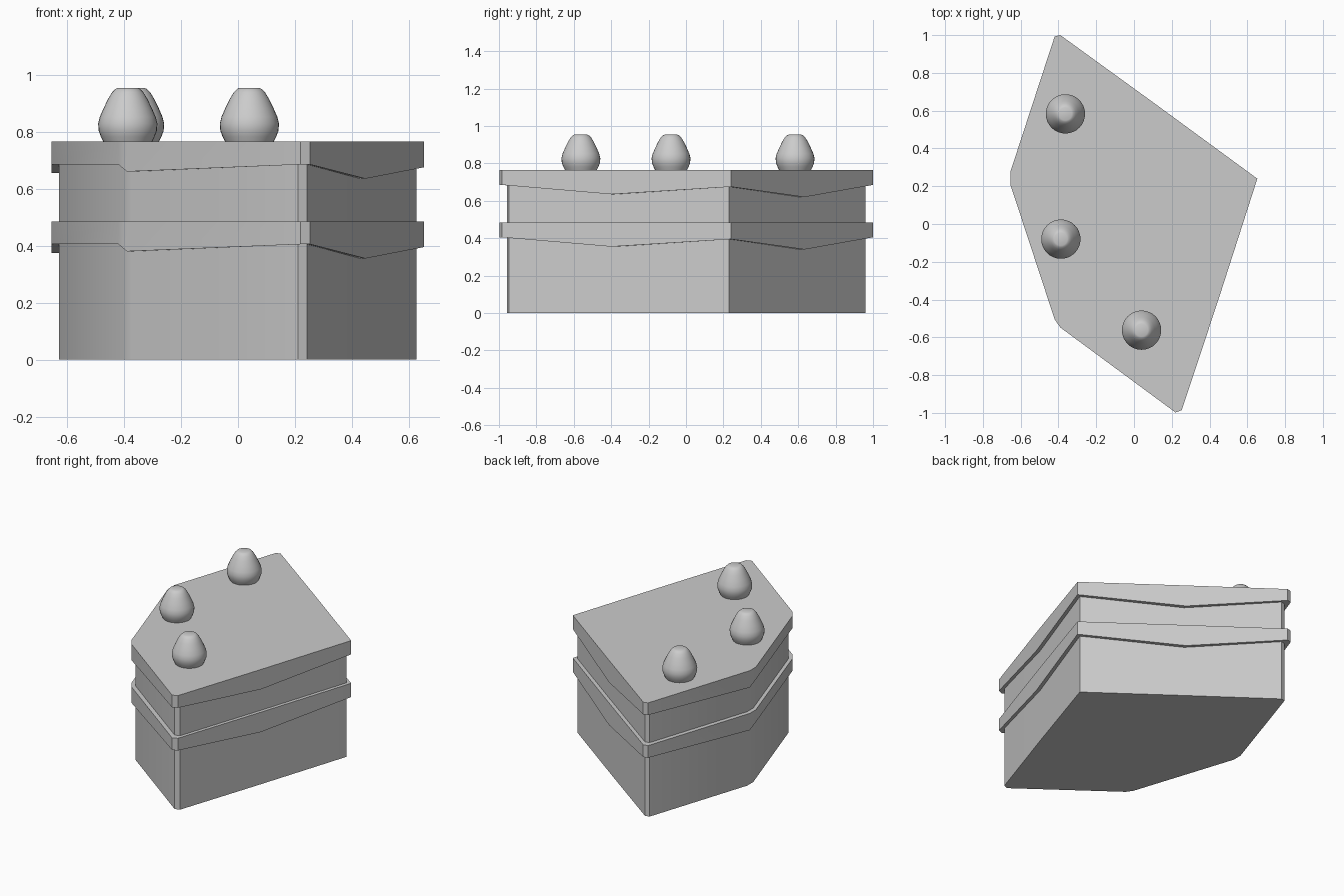
import bpy, bmesh, math

if "Cube" in bpy.data.objects:
    bpy.data.objects.remove(bpy.data.objects["Cube"])

# Outline (x, y) with the height of the drooping lower icing edge
OUTLINE = [(-0.42, 0.993, 0.685), (-0.655, 0.275, 0.655), (-0.655, 0.21, 0.685),
           (-0.42, -0.505, 0.685), (-0.39, -0.548, 0.66), (0.22, -0.998, 0.685),
           (0.253, -0.985, 0.685), (0.447, -0.4, 0.635), (0.653, 0.24, 0.675),
           (0.115, 0.634, 0.62), (-0.39, 1.0, 0.685)]
TOP, INSET, STEP = 0.765, 0.96, 0.28


def ring(scale, z=None, drop=0.0):
    return [(x * scale, y * scale, (e - drop) if z is None else z) for x, y, e in OUTLINE]


def loft(name, rings, bottom=False, top=False, closed=False):
    bm = bmesh.new()
    loops = [[bm.verts.new(p) for p in r] for r in rings]
    pairs = list(zip(loops, loops[1:]))
    if closed:
        pairs.append((loops[-1], loops[0]))
    for a, b in pairs:
        n = len(a)
        for i in range(n):
            bm.faces.new((a[i], a[(i + 1) % n], b[(i + 1) % n], b[i]))
    if bottom:
        bm.faces.new(loops[0][::-1])
    if top:
        bm.faces.new(loops[-1])
    bmesh.ops.recalc_face_normals(bm, faces=bm.faces[:])
    mesh = bpy.data.meshes.new(name)
    bm.to_mesh(mesh)
    bm.free()
    obj = bpy.data.objects.new(name, mesh)
    bpy.context.collection.objects.link(obj)
    bpy.ops.object.select_all(action='DESELECT')
    obj.select_set(True)
    bpy.context.view_layer.objects.active = obj
    bpy.ops.object.shade_smooth_by_angle(angle=math.radians(30))
    return obj


# Cake body
loft("cake_body", [ring(INSET, 0), ring(INSET, TOP - 0.02)], bottom=True, top=True)

# Top icing layer and middle icing band
loft("top_icing", [ring(INSET - 0.01, TOP - 0.02), ring(INSET - 0.01), ring(1), ring(1, TOP)], top=True)
loft("middle_icing", [ring(INSET - 0.01, TOP - STEP), ring(INSET - 0.01, drop=STEP),
                      ring(1, drop=STEP), ring(1, TOP - STEP)], closed=True)

# Egg-shaped toppings with flattened tips
PROFILE = [(0.083, 0.76), (0.094, 0.782), (0.102, 0.803), (0.104, 0.828), (0.098, 0.852),
           (0.085, 0.882), (0.069, 0.915), (0.055, 0.938), (0.043, 0.95), (0.034, 0.954)]
for i, (cx, cy) in enumerate([(-0.363, 0.583), (-0.387, -0.08), (0.04, -0.562)]):
    circles = [[(cx + r * math.cos(k * math.tau / 32), cy + r * math.sin(k * math.tau / 32), z)
                for k in range(32)] for r, z in PROFILE]
    loft(f"topping_{i + 1}", circles, bottom=True, top=True)
